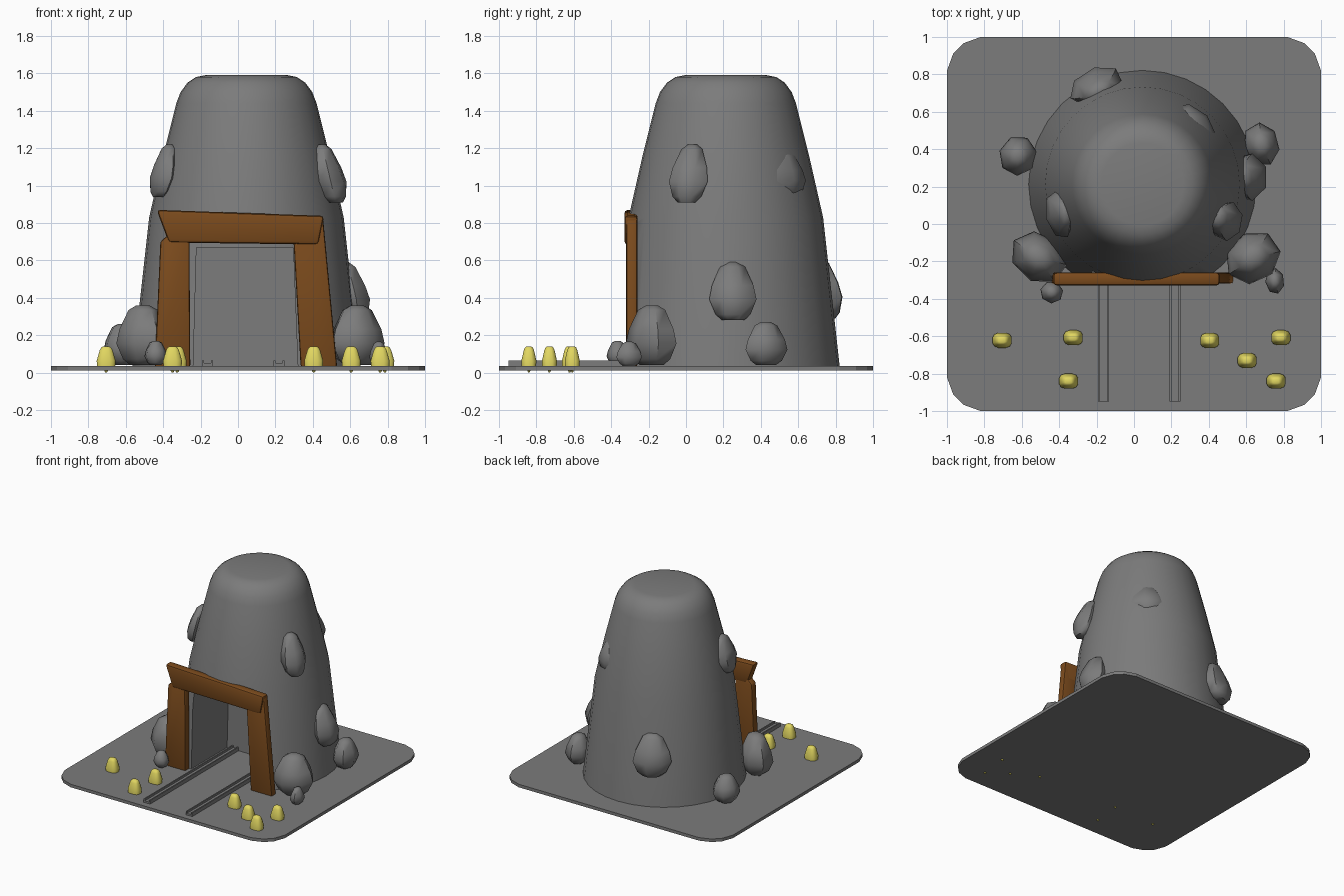
import bpy, bmesh
from math import cos, sin, pi, radians, hypot

if "Cube" in bpy.data.objects:
    bpy.data.objects.remove(bpy.data.objects["Cube"])


def material(name, rgb):
    m = bpy.data.materials.new(name)
    m.diffuse_color = (*rgb, 1)
    m.use_nodes = True
    m.node_tree.nodes["Principled BSDF"].inputs["Base Color"].default_value = m.diffuse_color
    return m


WOOD = material("wood", (0.20, 0.07, 0.012))
GOLD = material("gold", (0.76, 0.68, 0.12))
ROCK = material("rock", (0.20, 0.20, 0.20))


def finish(name, bm, mat=ROCK, angle=None):
    bmesh.ops.recalc_face_normals(bm, faces=bm.faces)
    me = bpy.data.meshes.new(name)
    bm.to_mesh(me)
    bm.free()
    ob = bpy.data.objects.new(name, me)
    bpy.context.collection.objects.link(ob)
    me.materials.append(mat)
    bpy.ops.object.select_all(action='DESELECT')
    ob.select_set(True)
    bpy.context.view_layer.objects.active = ob
    if angle:
        bpy.ops.object.shade_smooth_by_angle(angle=radians(angle))
    return ob


def loft(bm, rings):
    """Closed solid through rings of equal point count."""
    vs = [[bm.verts.new(p) for p in r] for r in rings]
    n = len(vs[0])
    for a, b in zip(vs, vs[1:]):
        for i in range(n):
            j = (i + 1) % n
            bm.faces.new((a[i], a[j], b[j], b[i]))
    bm.faces.new(vs[0][::-1])
    bm.faces.new(vs[-1])


def slab(name, pts, y0, y1, mat=ROCK, bevel=0):
    """Front-view (x, z) outline extruded from y0 to y1."""
    bm = bmesh.new()
    loft(bm, [[(x, y, z) for x, z in pts] for y in (y0, y1)])
    if bevel:
        bmesh.ops.bevel(bm, geom=bm.edges[:], offset=bevel, segments=2,
                        profile=0.5, affect='EDGES')
    return finish(name, bm, mat, 35 if bevel else None)


def lump(name, centre, size, profile, turn=0, mat=ROCK, sides=8, power=1.0, angle=30, lean=0):
    """Tapered stone: profile gives (height fraction, width fraction); lean tips it to the peak."""
    t = radians(turn)
    dx, dy = 0.045 - centre[0], 0.21 - centre[1]
    d = hypot(dx, dy)
    rings = []
    for h, w in profile:
        off = lean * (h - 0.5) / d
        ring = []
        for i in range(sides):
            a = 2 * pi * (i + 0.5) / sides
            c, s = cos(a), sin(a)
            x = (abs(c) ** power) * (1 if c > 0 else -1) * size[0] / 2 * w
            y = (abs(s) ** power) * (1 if s > 0 else -1) * size[1] / 2 * w
            ring.append((centre[0] + x * cos(t) - y * sin(t) + off * dx,
                         centre[1] + x * sin(t) + y * cos(t) + off * dy,
                         centre[2] + (h - 0.5) * size[2]))
        rings.append(ring)
    bm = bmesh.new()
    loft(bm, rings)
    return finish(name, bm, mat, angle)


# ground plate with rounded corners
bm = bmesh.new()
corner = [(1, 0.82), (0.967, 0.91), (0.91, 0.967), (0.82, 1)]
outline = corner + [(-x, y) for x, y in corner[::-1]]
outline += [(-x, -y) for x, y in outline]
loft(bm, [[(x, y, z) for x, y in outline] for z in (0.01, 0.035)])
finish("ground_plate", bm)

# mountain
bm = bmesh.new()
profile = [(0.61, 0.02), (0.52, 0.83), (0.445, 1.16), (0.375, 1.44), (0.352, 1.50),
           (0.315, 1.55), (0.27, 1.58), (0.22, 1.59)]
loft(bm, [[(0.045 + r * cos(2 * pi * i / 32), 0.213 + r * sin(2 * pi * i / 32), z)
           for i in range(32)] for r, z in profile])
mountain = finish("mountain", bm)

# flat front and tunnel carved into the mountain
cutters = [
    slab("front_cutter", [(-0.8, -0.1), (0.9, -0.1), (0.9, 0.8), (-0.8, 0.8)], -0.8, -0.265),
    slab("tunnel_cutter", [(-0.243, -0.1), (0.325, -0.1), (0.295, 0.67), (-0.222, 0.67)],
         -0.8, 0.20),
]
bpy.context.view_layer.objects.active = mountain
for c in cutters:
    c.hide_render = True
    mod = mountain.modifiers.new("carve", 'BOOLEAN')
    mod.operation = 'DIFFERENCE'
    mod.solver = 'EXACT'
    mod.object = c
    bpy.ops.object.modifier_apply(modifier=mod.name)
    bpy.data.objects.remove(c)
bpy.ops.object.select_all(action='DESELECT')
mountain.select_set(True)
bpy.ops.object.shade_smooth_by_angle(angle=radians(35))

# timber doorway
slab("left_post", [(-0.445, 0.03), (-0.255, 0.03), (-0.26, 0.72), (-0.37, 0.74), (-0.415, 0.70)],
     -0.32, -0.26, WOOD, 0.012)
slab("right_post", [(0.335, 0.03), (0.53, 0.03), (0.455, 0.825), (0.29, 0.825)],
     -0.318, -0.26, WOOD, 0.012)
slab("lintel", [(-0.37, 0.695), (0.43, 0.685), (0.46, 0.838), (-0.435, 0.87)],
     -0.33, -0.258, WOOD, 0.018)

# rails: shallow channels running into the tunnel
for side, x in (("left", -0.163), ("right", 0.22)):
    w = 0.029
    slab(side + "_rail", [(x - w, 0.036), (x + w, 0.036), (x + w, 0.066), (x + w - 0.01, 0.066),
                          (x + w - 0.01, 0.05), (x - w + 0.01, 0.05), (x - w + 0.01, 0.066),
                          (x - w, 0.066)], -0.95, 0.20)

# boulders: centre, size, turn, lean
STONE = [(0, 0.5), (0.1, 0.8), (0.36, 1.08), (0.6, 0.95), (0.92, 0.58), (1, 0.25)]
boulders = [
    ((-0.51, -0.18, 0.20), (0.30, 0.24, 0.32), -35, 0),
    ((0.635, -0.18, 0.20), (0.29, 0.25, 0.32), 35, 0),
    ((-0.44, -0.365, 0.105), (0.115, 0.11, 0.13), -15, 0),
    ((0.753, -0.305, 0.10), (0.095, 0.13, 0.13), 5, 0),
    ((0.68, 0.425, 0.155), (0.18, 0.22, 0.23), 15, 0),
    ((-0.62, 0.365, 0.15), (0.19, 0.20, 0.22), -15, 0),
    ((0.60, 0.25, 0.435), (0.20, 0.24, 0.31), 0, 0.06),
    ((0.485, 0.02, 1.065), (0.16, 0.20, 0.31), -10, 0.08),
    ((-0.395, 0.05, 1.08), (0.13, 0.24, 0.28), 15, 0.06),
    ((-0.20, 0.73, 0.45), (0.28, 0.18, 0.32), 25, 0.05),
    ((0.315, 0.535, 1.06), (0.25, 0.15, 0.24), -40, 0.03),
]
for i, (c, s, t, lean) in enumerate(boulders):
    lump(f"boulder_{i + 1}", c, s, STONE, t, sides=7, angle=50, lean=lean)

# gold nuggets, tips just below the plate
NUGGET = [(0, 0.08), (0.08, 0.2), (0.2, 0.92), (0.45, 0.97), (0.85, 0.66), (0.96, 0.5), (1, 0.3)]
for i, (x, y) in enumerate([(-0.705, -0.622), (-0.325, -0.608), (-0.35, -0.84), (0.405, -0.623),
                            (0.605, -0.73), (0.785, -0.608), (0.76, -0.84)]):
    lump(f"nugget_{i + 1}", (x, y, 0.07), (0.107, 0.085, 0.14), NUGGET, 0, GOLD,
         sides=12, power=0.7, angle=50)
